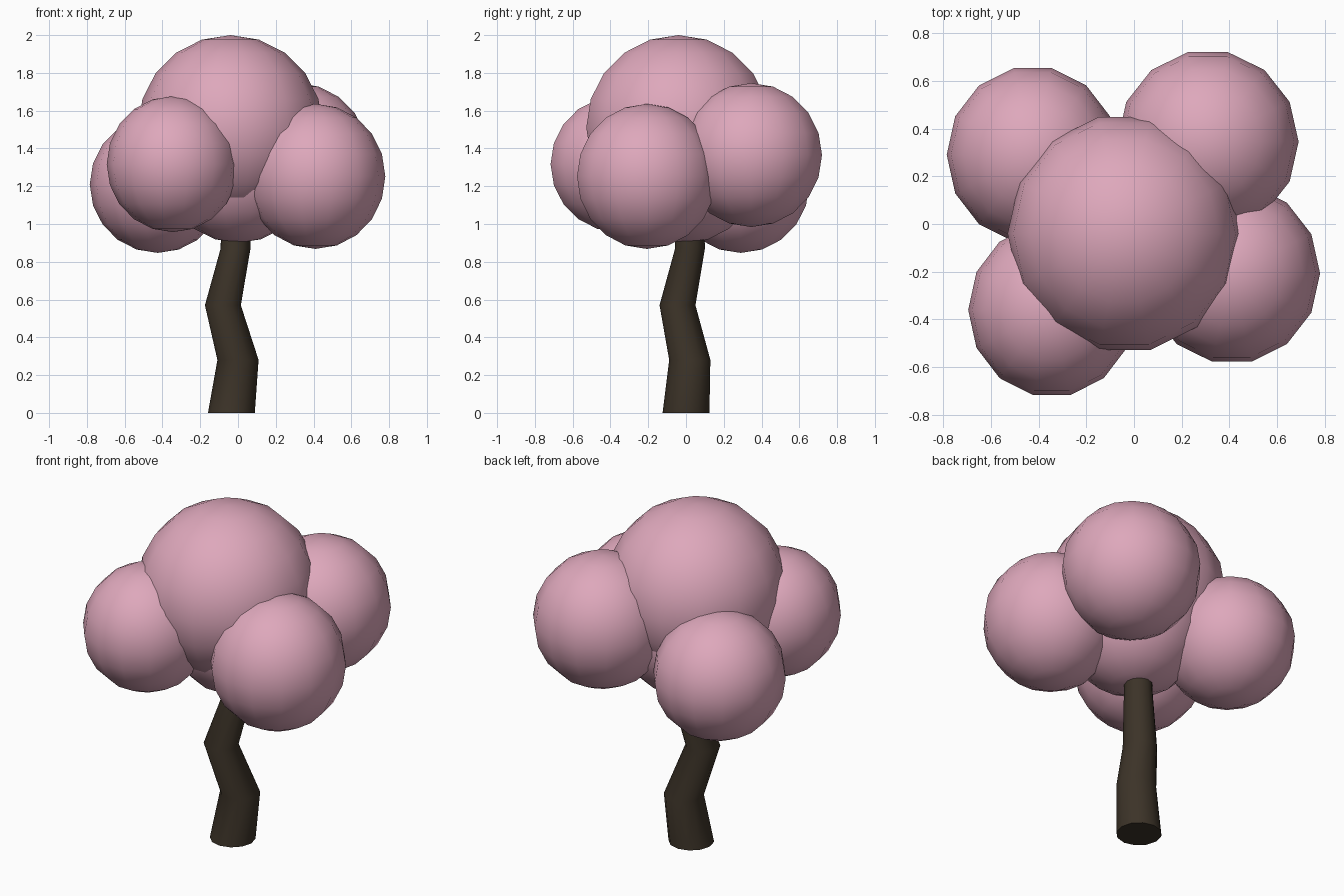
import bpy, bmesh, math
from mathutils import Matrix, Vector

if "Cube" in bpy.data.objects:
    bpy.data.objects.remove(bpy.data.objects["Cube"])


def material(name, rgb):
    m = bpy.data.materials.new(name)
    m.diffuse_color = (*rgb, 1)
    m.use_nodes = True
    m.node_tree.nodes["Principled BSDF"].inputs["Base Color"].default_value = m.diffuse_color
    return m


pink = material("blossom pink", (0.73, 0.39, 0.50))
brown = material("dark bark", (0.045, 0.033, 0.021))


def finish(bm, name, mat, smooth=True):
    bmesh.ops.recalc_face_normals(bm, faces=bm.faces)
    for f in bm.faces:
        f.smooth = smooth and len(f.verts) < 5
    me = bpy.data.meshes.new(name)
    bm.to_mesh(me)
    bm.free()
    me.materials.append(mat)
    ob = bpy.data.objects.new(name, me)
    bpy.context.collection.objects.link(ob)
    return ob


def puff(name, center, half):
    """Coarse 14-sided ball with a corner pointing along x and flats along y."""
    bm = bmesh.new()
    bmesh.ops.create_uvsphere(bm, u_segments=14, v_segments=10, radius=1)
    bmesh.ops.rotate(bm, verts=bm.verts, matrix=Matrix.Rotation(math.pi / 2, 3, 'Z'))
    # half = true half extents, so undo the shortening across the flats
    lim = [max(abs(v.co[i]) for v in bm.verts) for i in range(3)]
    for v in bm.verts:
        v.co = Vector(center) + Vector([v.co[i] / lim[i] * half[i] for i in range(3)])
    return finish(bm, name, pink)


# Foliage
puff("crown_top", (-0.04, -0.04, 1.51), (0.49, 0.488, 0.49))
puff("crown_core", (0.0, 0.0, 1.30), (0.40, 0.39, 0.40))
puff("crown_back_left", (-0.425, 0.29, 1.21), (0.36, 0.363, 0.363))
puff("crown_back_right", (0.31, 0.345, 1.365), (0.38, 0.375, 0.381))
puff("crown_front_right", (0.41, -0.207, 1.252), (0.37, 0.37, 0.384))
puff("crown_front_left", (-0.345, -0.36, 1.317), (0.35, 0.357, 0.36))

# Crooked trunk: level rings along a zigzag path (x, y, z, radius)
path = [(-0.035, 0, 0, 0.124), (0, 0.02, 0.28, 0.109),
        (-0.08, -0.045, 0.57, 0.095), (-0.013, 0.021, 0.87, 0.079),
        (-0.013, 0.021, 1.0, 0.076)]
sides = 12
bm = bmesh.new()
rings = []
for x, y, z, r in path:
    rings.append([bm.verts.new((x + r * math.cos(2 * math.pi * i / sides),
                                y + r * math.sin(2 * math.pi * i / sides), z))
                  for i in range(sides)])
for a, b in zip(rings, rings[1:]):
    for i in range(sides):
        j = (i + 1) % sides
        bm.faces.new((a[i], a[j], b[j], b[i]))
bm.faces.new(rings[0])
bm.faces.new(rings[-1])
trunk = finish(bm, "trunk", brown)
bpy.context.view_layer.objects.active = trunk
trunk.select_set(True)
bpy.ops.object.shade_smooth_by_angle(angle=math.radians(40))
